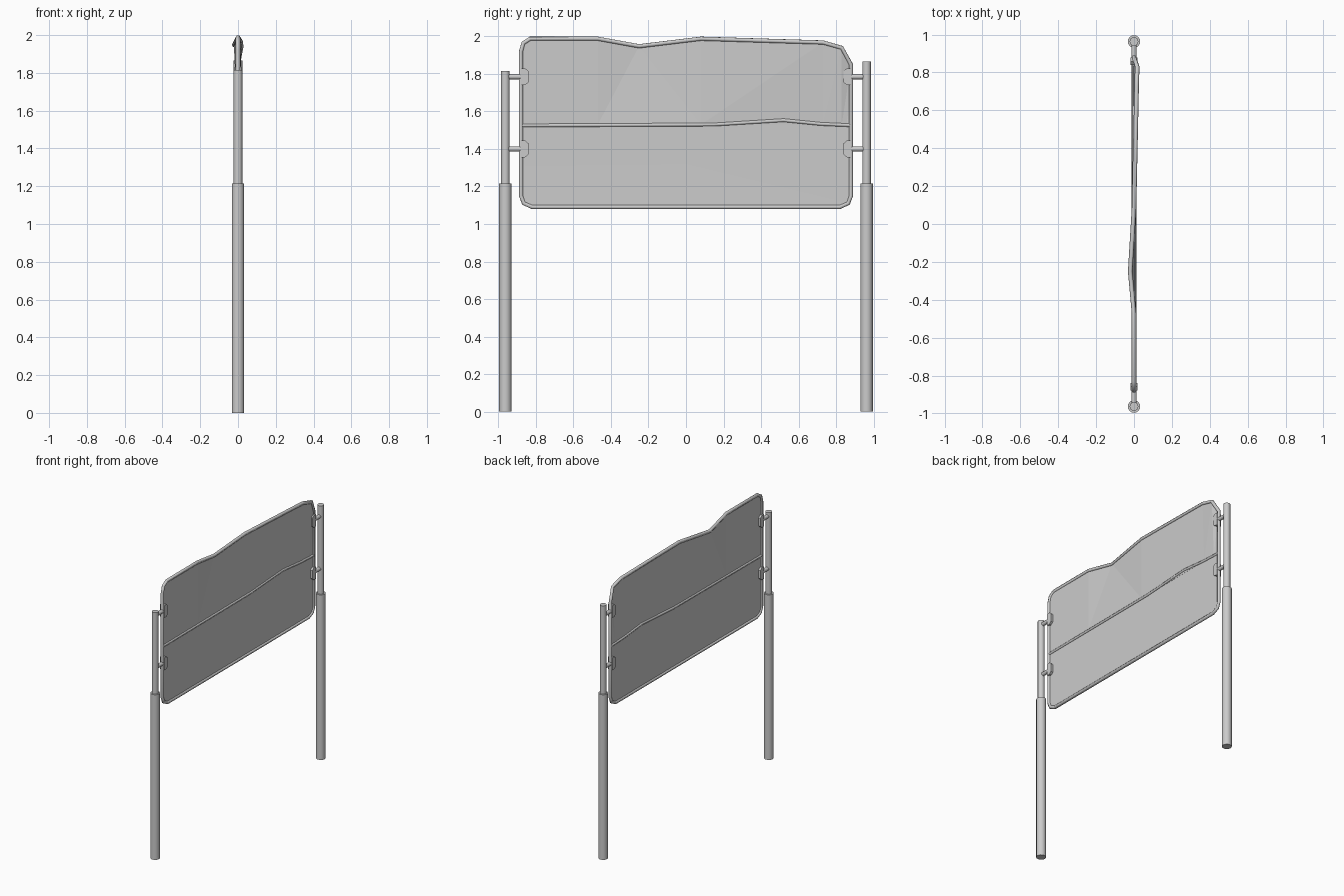
import bpy, bmesh
from mathutils import Vector

cube = bpy.data.objects.get("Cube")
if cube:
    bpy.data.objects.remove(cube, do_unlink=True)

steel = bpy.data.materials.new("light grey metal")
steel.use_nodes = True
steel.diffuse_color = (0.6, 0.6, 0.6, 1)
steel.node_tree.nodes["Principled BSDF"].inputs["Base Color"].default_value = (0.6, 0.6, 0.6, 1)


def finish(name, bm):
    bmesh.ops.recalc_face_normals(bm, faces=bm.faces)
    me = bpy.data.meshes.new(name)
    bm.to_mesh(me)
    bm.free()
    me.materials.append(steel)
    obj = bpy.data.objects.new(name, me)
    bpy.context.collection.objects.link(obj)
    return obj


def smooth(obj):
    bpy.ops.object.select_all(action='DESELECT')
    obj.select_set(True)
    bpy.context.view_layer.objects.active = obj
    bpy.ops.object.shade_smooth_by_angle(angle=0.7)


def rod(name, start, end, radius, sides=16):
    a, b = Vector(start), Vector(end)
    bm = bmesh.new()
    bmesh.ops.create_cone(bm, cap_ends=True, segments=sides, radius1=radius,
                          radius2=radius, depth=(b - a).length)
    turn = (b - a).to_track_quat('Z', 'Y').to_matrix().to_4x4()
    turn.translation = (a + b) / 2
    bmesh.ops.transform(bm, matrix=turn, verts=bm.verts)
    smooth(finish(name, bm))


def tube(name, points, radius, closed):
    curve = bpy.data.curves.new(name, 'CURVE')
    curve.dimensions = '3D'
    curve.bevel_depth = radius
    curve.bevel_resolution = 1
    curve.use_fill_caps = True
    spline = curve.splines.new('POLY')
    spline.points.add(len(points) - 1)
    for p, co in zip(spline.points, points):
        p.co = (*co, 1)
    spline.use_cyclic_u = closed
    curve.materials.append(steel)
    obj = bpy.data.objects.new(name, curve)
    bpy.context.collection.objects.link(obj)


# Dented sign rim, running along the bottom, up the side and back along the top
top = [(0, .88, 1.85), (.017, .83, 1.94), (.014, .73, 1.968), (0, .08, 1.988),
       (-.02, -.25, 1.948), (0, -.47, 1.988), (0, -.83, 1.988), (0, -.867, 1.965), (0, -.88, 1.92)]
bottom = [(0, -.88, 1.15), (0, -.865, 1.11), (0, -.82, 1.09),
          (0, .82, 1.09), (0, .865, 1.11), (0, .88, 1.15)]
tube("sign_rim", top + bottom, 0.012, True)

# Bent middle rail
tube("middle_rail", [(0, -.88, 1.525), (0, .15, 1.53), (0, .52, 1.553),
                     (0, .72, 1.533), (0, .88, 1.526)], 0.01, False)

# Thin sheet: flat lower part, upper part creased towards the dented rim
bm = bmesh.new()
upper = [bm.verts.new(p) for p in top]
lower = [bm.verts.new(p) for p in bottom]
left_mid, right_mid = bm.verts.new((0, -.88, 1.53)), bm.verts.new((0, .88, 1.53))
bm.faces.new([left_mid] + lower + [right_mid])
mids = [right_mid] + [bm.verts.new((0, p[1], 1.53)) for p in top[1:-1]] + [left_mid]
for i in range(len(top) - 1):
    bm.faces.new((upper[i], upper[i + 1], mids[i + 1], mids[i]))
bmesh.ops.triangulate(bm, faces=bm.faces)
sheet = finish("sign_sheet", bm)
thick = sheet.modifiers.new("thickness", 'SOLIDIFY')
thick.thickness = 0.004
thick.offset = 0

for side, label, height in ((-1, "right", 1.815), (1, "left", 1.865)):
    # Telescoping post
    y = side * 0.963
    rod(label + "_lower_post", (0, y, 0), (0, y, 1.215), 0.033)
    rod(label + "_upper_post", (0, y, 1.2), (0, y, height), 0.023)
    for level, z in (("lower", 1.40), ("upper", 1.785)):
        # Bracket arm and its chamfered clamp over the rim
        rod(f"{label}_{level}_arm", (0, y, z), (0, side * 0.865, z), 0.014, 12)
        bm = bmesh.new()
        profile = [(.88, -.045), (.858, -.045), (.84, -.03), (.84, .03), (.858, .045), (.88, .045)]
        face = bm.faces.new([bm.verts.new((-.018, side * a, z + b)) for a, b in profile])
        pushed = bmesh.ops.extrude_face_region(bm, geom=[face])
        bmesh.ops.translate(bm, vec=(.036, 0, 0),
                            verts=[v for v in pushed["geom"] if isinstance(v, bmesh.types.BMVert)])
        finish(f"{label}_{level}_clamp", bm)
